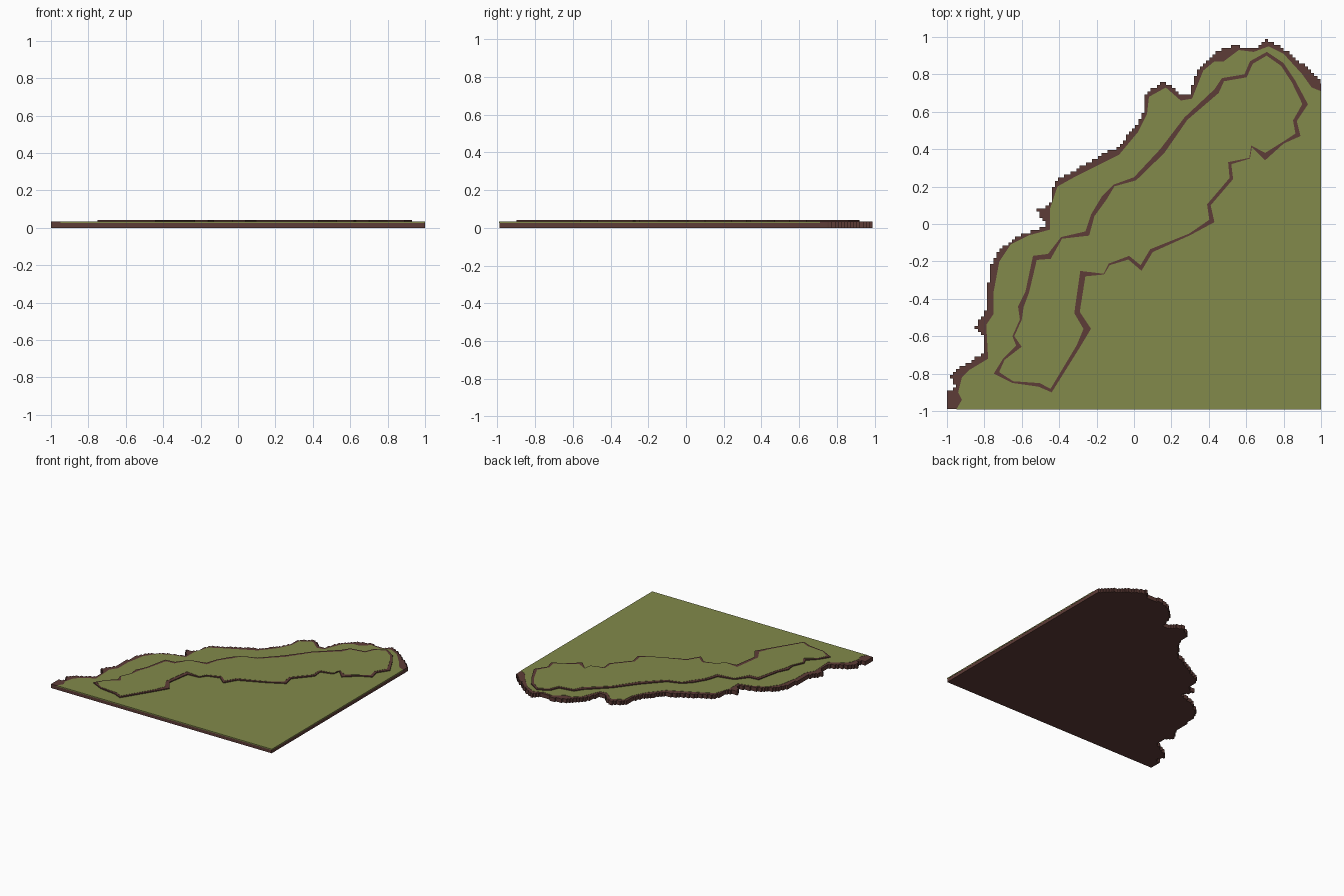
import bpy
import bmesh
from mathutils import Vector

default_cube = bpy.data.objects.get("Cube")
if default_cube:
    bpy.data.objects.remove(default_cube, do_unlink=True)


def make_material(name, colour):
    material = bpy.data.materials.new(name)
    material.use_nodes = True
    material.diffuse_color = colour
    shader = next(n for n in material.node_tree.nodes if n.type == 'BSDF_PRINCIPLED')
    shader.inputs["Base Color"].default_value = colour
    shader.inputs["Roughness"].default_value = 0.9
    return material


earth = make_material("earth_brown", (0.11, 0.045, 0.038, 1))
grass = make_material("grass_green", (0.225, 0.255, 0.07, 1))


def slab(name, outline, bottom, top, material):
    """Extrude a closed flat outline into a slab."""
    mesh = bpy.data.meshes.new(name)
    bm = bmesh.new()
    face = bm.faces.new([bm.verts.new((x, y, bottom)) for x, y in outline])
    result = bmesh.ops.extrude_face_region(bm, geom=[face], use_keep_orig=True)
    raised = [v for v in result["geom"] if isinstance(v, bmesh.types.BMVert)]
    bmesh.ops.translate(bm, verts=raised, vec=(0, 0, top - bottom))
    bmesh.ops.triangulate(bm, faces=[f for f in bm.faces if len(f.verts) > 4])
    bmesh.ops.recalc_face_normals(bm, faces=bm.faces)
    bm.to_mesh(mesh)
    bm.free()
    mesh.materials.append(material)
    obj = bpy.data.objects.new(name, mesh)
    bpy.context.collection.objects.link(obj)
    return obj


def hundredths(points):
    return [Vector((x, y)) / 100 for x, y in points]


def staircase(points, step=0.0165):
    """Turn a path into small square steps on a grid."""
    origin = Vector((-1, -0.99))
    cells = []

    def add(cell):
        if cells and cells[-1] == cell:
            return
        if len(cells) > 1 and cells[-2] == cell:
            cells.pop()
            return
        cells.append(cell)

    for start, end in zip(points, points[1:]):
        count = max(1, round((end - start).length / step))
        for n in range(count + 1):
            grid = (start.lerp(end, n / count) - origin) / step
            i, j = round(grid.x), round(grid.y)
            if cells:
                last_i, last_j = cells[-1]
                add((last_i, j) if j > last_j else (i, last_j))
            add((i, j))
    return [origin + Vector(cell) * step for cell in cells]


def inset(points, widths):
    """Move each corner of a clockwise outline inward by its own width."""
    result = []
    for n, point in enumerate(points):
        before = (point - points[n - 1]).normalized()
        after = (points[(n + 1) % len(points)] - point).normalized()
        along = (before + after).normalized()
        result.append(point + Vector((along.y, -along.x)) * widths[n])
    return result


# Stepped earth coast, from the front corner round to the back corner
earth_coast = hundredths([
    (-100, -99), (-100, -90), (-95, -88), (-98, -82), (-92, -76), (-80, -70),
    (-80, -60), (-85, -56), (-79, -46), (-77, -24), (-72, -15), (-61, -6),
    (-47, -2), (-52, 7), (-45, 10), (-42, 23), (-24, 33), (-8, 41), (0, 51),
    (6, 60), (6, 69), (16, 76), (25, 69), (30, 70), (34, 82), (43, 91),
    (55, 96), (57, 93), (68, 95), (71, 99), (80, 93), (91, 84), (100, 76)])
earth_outline = staircase(earth_coast) + [Vector((0.9985, 0.75)), Vector((0.9985, -0.99))]
slab("earth_base", earth_outline, 0, 0.033, earth)

# Grass layer, set back from the coast
grass_coast = hundredths([
    (-95, -99), (-92, -94), (-94, -90), (-92, -82), (-88, -78), (-78, -72),
    (-79, -54), (-75, -48), (-75, -36), (-72, -20), (-66, -11), (-56, -6),
    (-45, -3), (-45, 8), (-41, 20), (-32, 25), (-8, 37), (2, 49), (7, 59),
    (8, 68), (17, 73), (25, 66), (31, 67), (37, 82), (43, 87), (48, 87),
    (56, 93), (64, 92), (72, 95), (80, 91), (90, 80), (95, 73), (100, 71)])
grass_outline = grass_coast + [Vector((1, -0.991))]
grass_outline[0].y = -0.991
slab("grass_layer", grass_outline, 0.027, 0.0345, grass)

# Raised plateau: corner position and width of bare earth, clockwise
plateau = [
    (-75, -80, 3), (-70, -72, 1), (-63, -65, 3), (-65, -60, 1), (-61, -51, 1),
    (-62, -44, 3), (-58, -36, 2), (-54, -17, 3), (-46, -16, 3), (-39, -7, 1),
    (-26, -4, 3), (-23, 5, 2), (-17, 15, 3), (-11, 21, 1), (0, 25, 2),
    (14, 40, 3), (27, 57, 2), (43, 72, 3), (47, 78, 2), (59, 80, 2),
    (62, 87, 2), (71, 92, 2), (80, 86, 2), (86, 77, 2), (93, 64, 3),
    (87, 55, 2), (89, 47, 3), (80, 43, 1), (70, 34, 4), (63, 41, 1),
    (62, 35, 0), (52, 32, 2), (53, 24, 2), (41, 10, 2), (43, 1, 3),
    (30, -6, 1), (10, -15, 2), (4, -25, 3), (-3, -19, 2), (-13, -22, 1),
    (-16, -27, 0), (-26, -28, 4), (-29, -47, 3), (-23, -56, 4), (-29, -66, 2),
    (-44, -90, 2), (-51, -87, 2), (-65, -85, 1)]
plateau_outline = hundredths([(x, y) for x, y, width in plateau])
bare_widths = [max(width, 0.5) / 100 for x, y, width in plateau]
slab("plateau_earth", plateau_outline, 0.03, 0.0415, earth)
slab("plateau_grass", inset(plateau_outline, bare_widths), 0.038, 0.043, grass)
